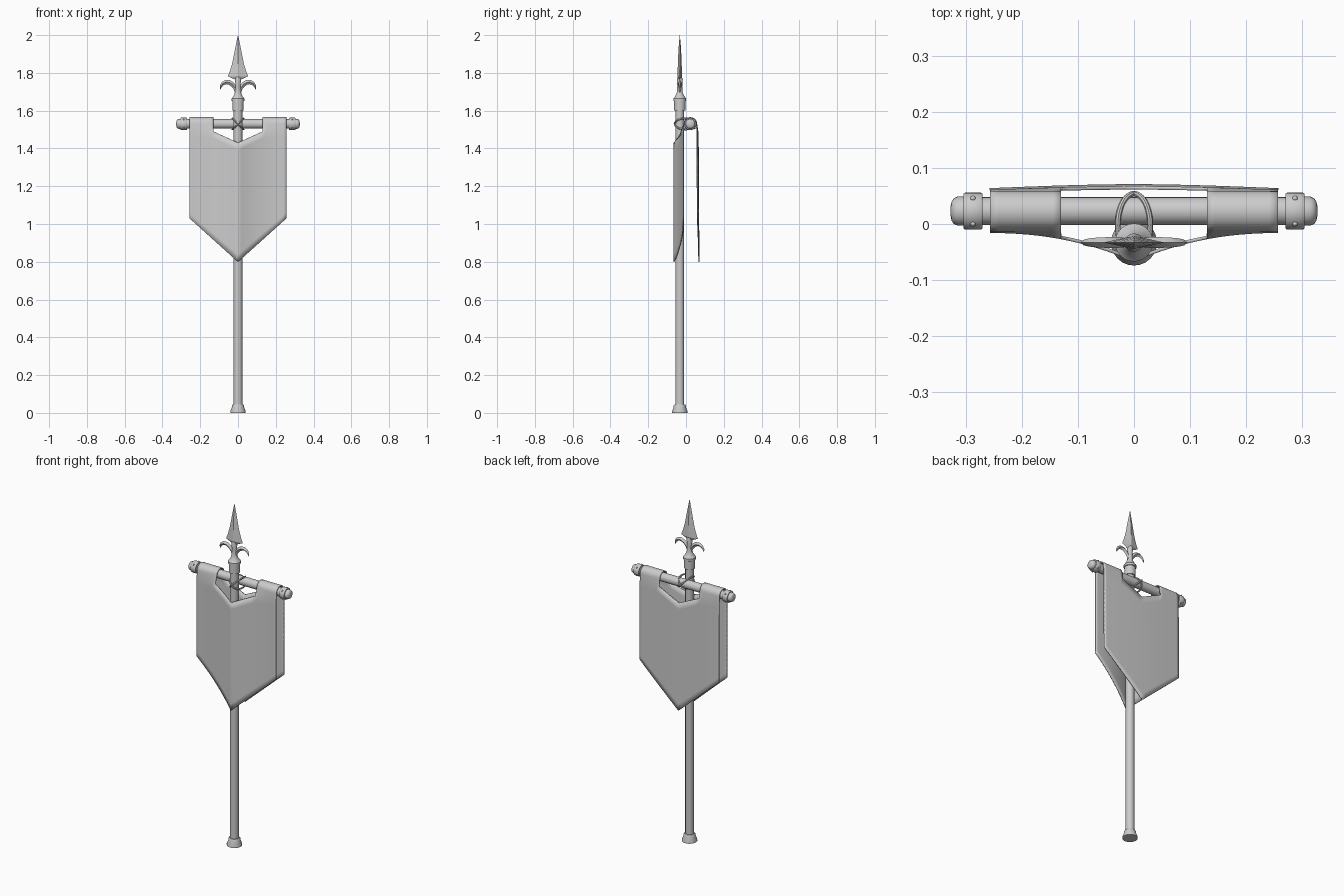
import bpy, bmesh, math
from mathutils import Matrix, Vector

if "Cube" in bpy.data.objects:
    bpy.data.objects.remove(bpy.data.objects["Cube"])

PY = -0.033           # pole centre in y
BY, BZ = 0.023, 1.53  # crossbar centre


def finish(name, bm, angle=35):
    bmesh.ops.remove_doubles(bm, verts=bm.verts, dist=1e-5)
    bmesh.ops.recalc_face_normals(bm, faces=bm.faces)
    me = bpy.data.meshes.new(name)
    bm.to_mesh(me)
    bm.free()
    me.shade_smooth()
    me.set_sharp_from_angle(angle=math.radians(angle))
    ob = bpy.data.objects.new(name, me)
    bpy.context.collection.objects.link(ob)
    return ob


def skin(name, rings, closed=False, angle=35):
    """Join a list of vertex loops into a solid."""
    bm = bmesh.new()
    vs = [[bm.verts.new(p) for p in r] for r in rings]
    n = len(rings[0])
    pairs = list(zip(vs, vs[1:])) + ([(vs[-1], vs[0])] if closed else [])
    for a, b in pairs:
        for i in range(n):
            j = (i + 1) % n
            bm.faces.new((a[i], a[j], b[j], b[i]))
    if not closed:
        bm.faces.new(vs[0])
        bm.faces.new(vs[-1])
    return finish(name, bm, angle)


def lathe(name, profile, mat, n=24):
    rings = [[mat @ Vector((r * math.cos(2 * math.pi * i / n), r * math.sin(2 * math.pi * i / n), h))
              for i in range(n)] for r, h in profile]
    return skin(name, rings)


up = Matrix.Translation((0, PY, 0))

# Pole, foot and spear socket
lathe("pole", [(0.023, 0.02), (0.023, 1.62)], up)
lathe("foot", [(0.041, 0), (0.041, 0.008), (0.033, 0.028), (0.032, 0.038), (0.028, 0.045), (0.022, 0.045)], up)
lathe("spear_socket", [(0.022, 1.600), (0.030, 1.600), (0.030, 1.650), (0.034, 1.652), (0.034, 1.664),
                       (0.030, 1.668), (0.020, 1.684), (0.015, 1.70), (0.013, 1.73), (0.016, 1.765),
                       (0.008, 1.79)], up)

# Spear blade: diamond section with concave edges
blade = [(0.010, 0.008, 1.762), (0.054, 0.012, 1.782), (0.043, 0.0115, 1.81), (0.031, 0.010, 1.85),
         (0.021, 0.008, 1.90), (0.011, 0.005, 1.95), (0.0005, 0.0005, 2.0)]
skin("spear_blade", [[(w, PY, z), (0, PY + d, z), (-w, PY, z), (0, PY - d, z)] for w, d, z in blade], angle=20)

# Curled hooks: tapered diamond sweep
hook = [(0.004, 1.690, 0.010), (0.014, 1.718, 0.010), (0.029, 1.739, 0.012), (0.047, 1.750, 0.012),
        (0.066, 1.751, 0.011), (0.081, 1.743, 0.009), (0.090, 1.730, 0.006), (0.094, 1.712, 0.0005)]
for side, s in (("left", -1), ("right", 1)):
    rings = []
    for i, (x, z, w) in enumerate(hook):
        a, b = hook[max(i - 1, 0)], hook[min(i + 1, len(hook) - 1)]
        t = Vector((b[0] - a[0], b[1] - a[1])).normalized()
        nx, nz, d = -t.y * w, t.x * w, w * 0.8
        rings.append([(s * (x + nx), PY, z + nz), (s * x, PY + d, z),
                      (s * (x - nx), PY, z - nz), (s * x, PY - d, z)])
    skin("spear_hook_" + side, rings, angle=40)

# Crossbar with capped, riveted ends
along = Matrix.Translation((0, BY, BZ)) @ Matrix.Rotation(math.pi / 2, 4, 'Y')
lathe("crossbar", [(0.025, -0.30), (0.025, 0.30)], along)
for side, s in (("left", -1), ("right", 1)):
    lathe("bar_collar_" + side, [(r, s * h) for r, h in
          [(0.025, 0.270), (0.031, 0.270), (0.033, 0.273), (0.033, 0.301), (0.031, 0.304), (0.025, 0.304)]], along)
    lathe("bar_cap_" + side, [(r, s * h) for r, h in
          [(0.022, 0.30), (0.026, 0.303), (0.026, 0.314), (0.023, 0.321), (0.017, 0.325), (0.008, 0.327)]], along)
    bm = bmesh.new()
    for k in range(4):
        a = math.pi / 4 + k * math.pi / 2
        bmesh.ops.create_uvsphere(bm, u_segments=10, v_segments=6, radius=0.005, matrix=Matrix.Translation(
            (s * 0.287, BY + 0.032 * math.cos(a), BZ + 0.032 * math.sin(a))))
    finish("rivets_" + side, bm)

# Crossed lashing that ties the bar to the pole
for side, s in (("a", -1), ("b", 1)):
    u, yv = Vector((s, 0, 1)).normalized(), Vector((0, 1, 0))
    w = u.cross(yv)
    rings = []
    for i in range(40):
        t = 2 * math.pi * i / 40
        c, sn = math.cos(t), math.sin(t)
        p = Vector((0, -0.003, BZ)) + yv * 0.057 * c + u * 0.041 * sn
        out = (yv * c / 0.057 + u * sn / 0.041).normalized()
        rings.append([p + 0.005 * (out * math.cos(q * math.pi / 4) + w * math.sin(q * math.pi / 4))
                      for q in range(8)])
    skin("lashing_" + side, rings, closed=True)

# Banner cloth: front and back panels joined by two tabs over the bar
W, TAB, R, ROWS = 0.257, 0.13, 0.033, 16
xs = [W * i / 16 for i in range(-16, 17)]
xs = [math.copysign(TAB, x) if abs(abs(x) - TAB) < 0.006 else x for x in xs]


def front_y(x, z):
    return -0.013 - 0.051 * (1 - abs(x) / 0.26) ** 2.2


def back_y(x, z):
    return 0.058 + (1.49 - z) * 0.006 + 0.006 * math.cos(math.pi * x / 0.52)


def column(x):
    top = 1.43 + 0.06 * min(abs(x) / TAB, 1)
    bottom = 0.80 + 0.23 * abs(x) / W
    zs = [bottom + (top - bottom) * k / ROWS for k in range(ROWS + 1)]
    front = [(x, front_y(x, z), z) for z in zs]
    back = [(x, back_y(x, z), z) for z in reversed(zs)]
    arc = [(x, BY - R * math.cos(math.pi * k / 12), BZ + R * math.sin(math.pi * k / 12)) for k in range(13)]
    return front + arc + back


bm = bmesh.new()
cols = [[bm.verts.new(p) for p in column(x)] for x in xs]
for i in range(len(xs) - 1):
    is_tab = min(abs(xs[i]), abs(xs[i + 1])) >= TAB - 1e-6
    for k in range(len(cols[0]) - 1):
        if is_tab or k < ROWS or k >= ROWS + 14:
            bm.faces.new((cols[i][k], cols[i + 1][k], cols[i + 1][k + 1], cols[i][k + 1]))
bmesh.ops.delete(bm, geom=[v for v in bm.verts if not v.link_faces], context='VERTS')
cloth = finish("banner_cloth", bm, 50)
mod = cloth.modifiers.new("thickness", 'SOLIDIFY')
mod.thickness = 0.006
mod.offset = 0
